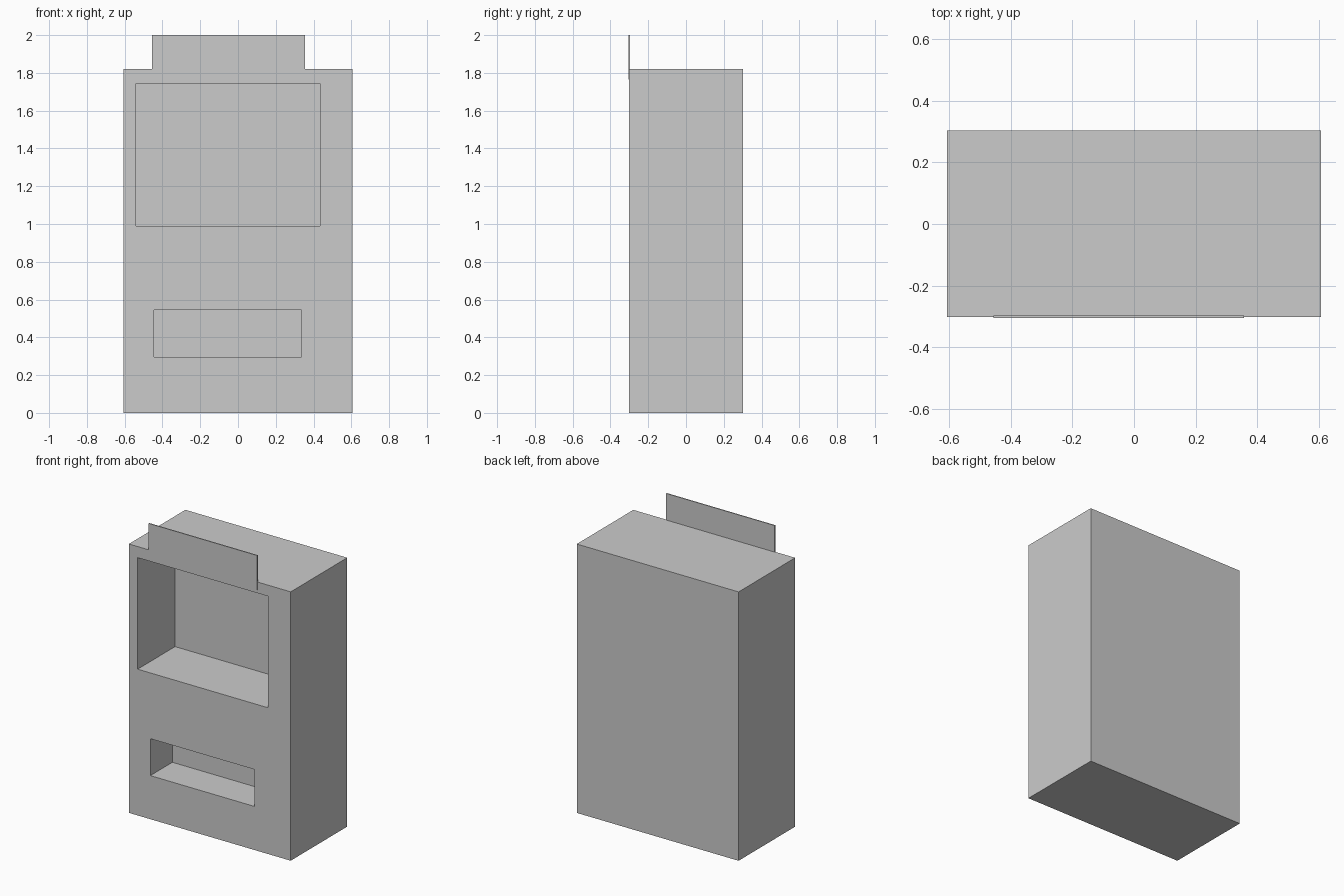
import bpy

if "Cube" in bpy.data.objects:
    bpy.data.objects.remove(bpy.data.objects["Cube"])

grey = bpy.data.materials.new("plain_grey")
grey.diffuse_color = (0.6, 0.6, 0.6, 1)
grey.use_nodes = True
grey.node_tree.nodes["Principled BSDF"].inputs["Base Color"].default_value = grey.diffuse_color


def box(name, x, y, z):
    """Box spanning the given (min, max) ranges."""
    spans = (x, y, z)
    bpy.ops.mesh.primitive_cube_add(size=1, location=[(a + b) / 2 for a, b in spans])
    obj = bpy.context.object
    obj.name = name
    obj.scale = [b - a for a, b in spans]
    bpy.ops.object.transform_apply(location=False, rotation=False, scale=True)
    obj.data.materials.append(grey)
    return obj


FRONT, BACK = -0.302, 0.303

# Cabinet
cabinet = box("cabinet", (-0.606, 0.606), (FRONT, BACK), (0, 1.82))


def recess(name, x, z, depth):
    """Cut a rectangular pocket into the cabinet front."""
    cutter = box(name, x, (FRONT - 0.1, FRONT + depth), z)
    cutter.hide_render = True
    cutter.display_type = 'WIRE'
    mod = cabinet.modifiers.new(name, 'BOOLEAN')
    mod.operation = 'DIFFERENCE'
    mod.solver = 'EXACT'
    mod.object = cutter
    bpy.context.view_layer.objects.active = cabinet
    bpy.ops.object.modifier_apply(modifier=mod.name)
    bpy.data.objects.remove(cutter)


# Display window and pickup slot
recess("window_cutter", (-0.54, 0.435), (0.99, 1.745), 0.40)
recess("slot_cutter", (-0.445, 0.335), (0.295, 0.545), 0.236)

# Thin sign board standing on the front edge
box("sign_board", (-0.456, 0.356), (-0.304, -0.297), (1.765, 2.0))
